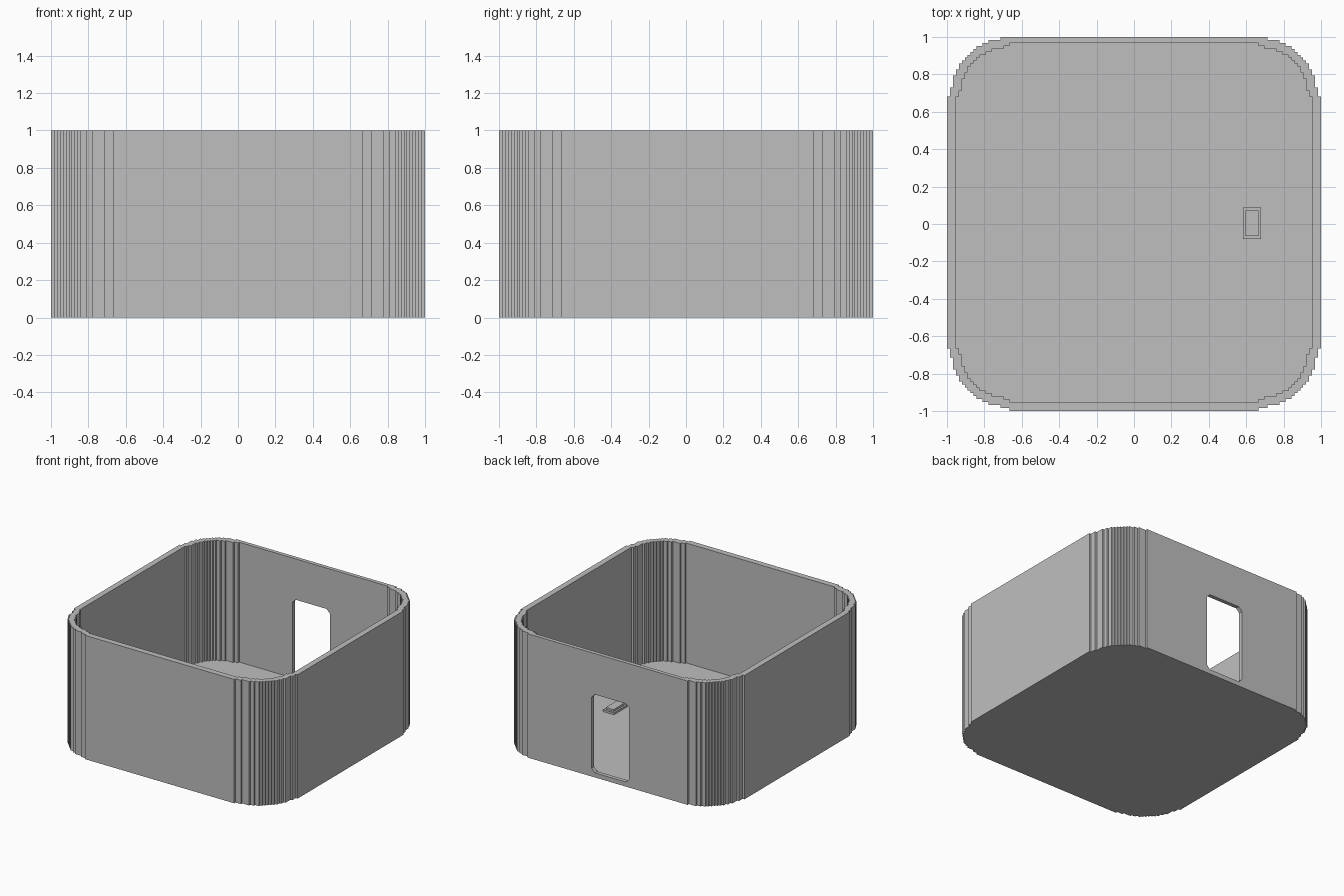
import bpy, bmesh, math

if "Cube" in bpy.data.objects:
    bpy.data.objects.remove(bpy.data.objects["Cube"], do_unlink=True)

Q = 1 / 63                      # grid step of the stair-stepped corners
CX, CY_FRONT, CY_BACK = 42, -42, 43   # corner centres in grid steps

grey = bpy.data.materials.new("light grey")
GREY = (0.52, 0.52, 0.52, 1)
grey.diffuse_color = GREY
grey.use_nodes = True
grey.node_tree.nodes["Principled BSDF"].inputs["Base Color"].default_value = GREY


def corner_steps(n):
    """Stair-stepped quarter circle from (n, 0) to (0, n)."""
    r = n - 0.75
    reach = [math.floor(math.sqrt(max(0, r * r - k * k))) for k in range(n + 1)]
    reach[n] = 0
    pts = [(n, 0)]
    for k in range(n):
        for p in ((reach[k + 1], k), (reach[k + 1], k + 1)):
            if k == 0 and p[1] == 0:
                p = (reach[1], 0)
            if p != pts[-1]:
                pts.append(p)
    return pts


def outline(n, y_max=1000):
    """Closed outline of the stepped rounded square with corner radius n."""
    quarter = corner_steps(n)
    right = [(CX + a, CY_FRONT - b) for a, b in reversed(quarter)]
    right += [(CX + a, min(CY_BACK + b, y_max)) for a, b in quarter]
    loop = right + [(-x, y) for x, y in reversed(right)]
    # drop repeated and collinear points
    out = []
    for i, p in enumerate(loop):
        a, b = loop[i - 1], loop[(i + 1) % len(loop)]
        if p == a:
            continue
        if (a[0] == p[0] == b[0]) or (a[1] == p[1] == b[1]):
            continue
        out.append(p)
    return [(x * Q, y * Q) for x, y in out]


def prism(name, points, low, high, place):
    """Extrude a 2D outline between two levels; place maps (u, v, w) to xyz."""
    bm = bmesh.new()
    base = [bm.verts.new(place(u, v, low)) for u, v in points]
    top = [bm.verts.new(place(u, v, high)) for u, v in points]
    bm.faces.new(base)
    bm.faces.new(top)
    for i in range(len(points)):
        j = (i + 1) % len(points)
        bm.faces.new((base[i], base[j], top[j], top[i]))
    bmesh.ops.recalc_face_normals(bm, faces=bm.faces)
    mesh = bpy.data.meshes.new(name)
    bm.to_mesh(mesh)
    bm.free()
    mesh.materials.append(grey)
    obj = bpy.data.objects.new(name, mesh)
    bpy.context.collection.objects.link(obj)
    return obj


def upright(u, v, w):
    return (u, v, w)


def through_back(u, v, w):
    return (u, w, v)


def cut(target, cutter):
    mod = target.modifiers.new("cut", 'BOOLEAN')
    mod.operation = 'DIFFERENCE'
    mod.solver = 'EXACT'
    mod.object = cutter
    cutter.hide_render = True
    bpy.context.view_layer.objects.active = target
    bpy.ops.object.modifier_apply(modifier=mod.name)
    bpy.data.objects.remove(cutter, do_unlink=True)


def rect(x0, x1, y0, y1, c=0.0):
    """Rectangle with optional chamfered corners."""
    if not c:
        return [(x0, y0), (x1, y0), (x1, y1), (x0, y1)]
    return [(x0 + c, y0), (x1 - c, y0), (x1, y0 + c), (x1, y1 - c),
            (x1 - c, y1), (x0 + c, y1), (x0, y1 - c), (x0, y0 + c)]


# Open box shell: stepped outer body, hollowed down to a thin floor
FLOOR = 2 * Q
shell = prism("box_shell", outline(21, 63), 0, 1, upright)
cut(shell, prism("cavity_cutter", outline(18), FLOOR, 1.2, upright))

# Chamfered opening in the back wall
cut(shell, prism("opening_cutter", rect(-0.193, 0.143, 0.037, 0.67, 0.03),
                 0.9, 1.1, through_back))

# Small two-step block on the floor
prism("floor_block_base", rect(0.583, 0.68, -0.08, 0.087), FLOOR - 0.01, FLOOR + Q, upright)
prism("floor_block_top", rect(0.597, 0.666, -0.065, 0.071), FLOOR, FLOOR + 2 * Q, upright)
